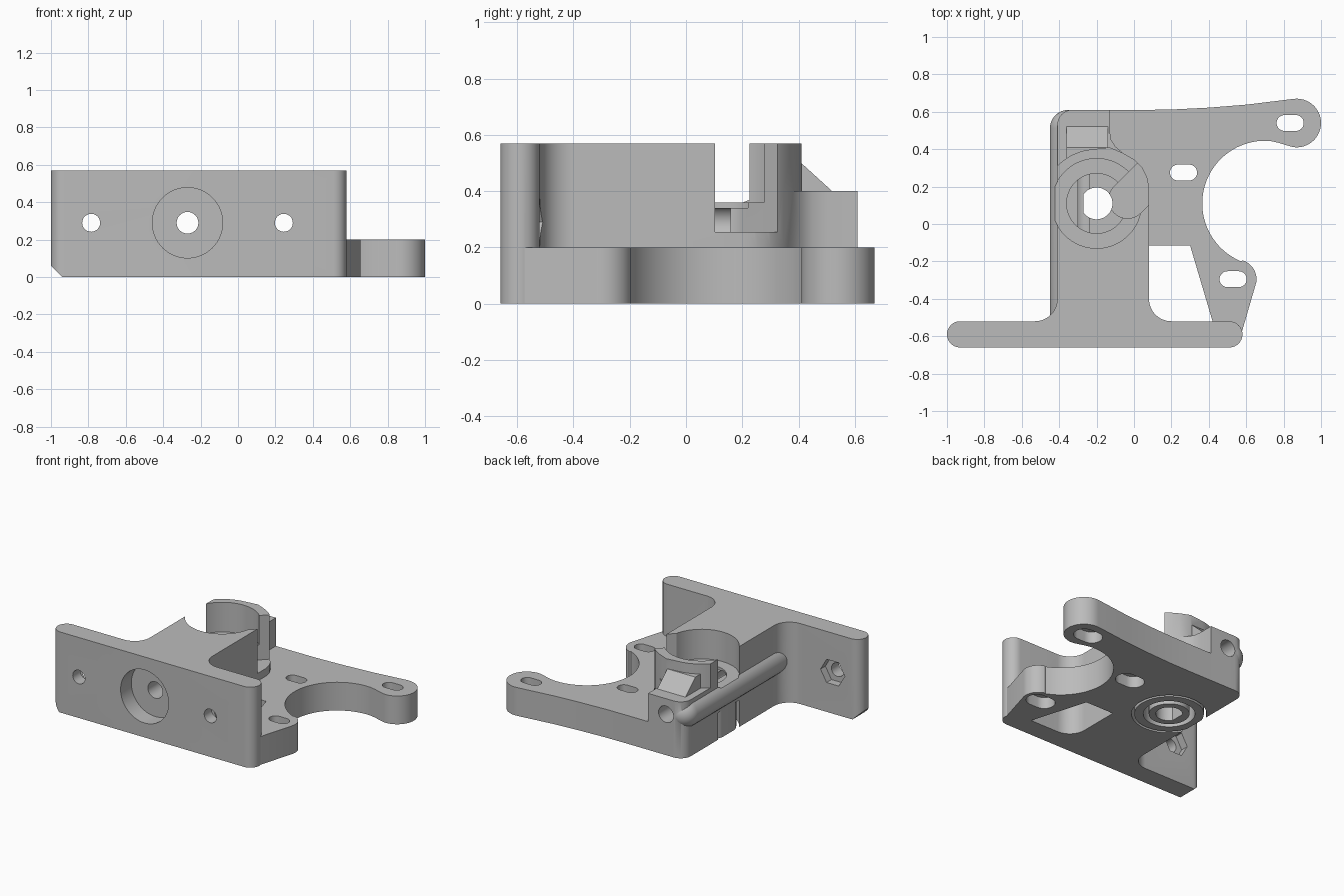
import bpy, bmesh
from math import sin, cos, radians, pi
from mathutils import Vector, Matrix

if "Cube" in bpy.data.objects:
    bpy.data.objects.remove(bpy.data.objects["Cube"])

GREY = (0.5, 0.5, 0.5, 1)
mat = bpy.data.materials.new("plain grey plastic")
mat.use_nodes = True
mat.diffuse_color = GREY
mat.node_tree.nodes["Principled BSDF"].inputs["Base Color"].default_value = GREY


def arc(cx, cy, r, a0, a1, n=16):
    return [(cx + r * cos(radians(a0 + (a1 - a0) * i / n)),
             cy + r * sin(radians(a0 + (a1 - a0) * i / n))) for i in range(n + 1)]


def circle(cx, cy, r, n=64):
    return arc(cx, cy, r, 0, 360, n)[:-1]


def slot(cx, cy, length, width):
    r, h = width / 2, (length - width) / 2
    return arc(cx + h, cy, r, -90, 90) + arc(cx - h, cy, r, 90, 270)


def prism(name, pts, lo, hi, axis="z"):
    """Extrude a closed outline along z (points are x, y) or along y (points are x, z)."""
    bm = bmesh.new()
    place = lambda p, d: (p[0], p[1], d) if axis == "z" else (p[0], d, p[1])
    face = bm.faces.new([bm.verts.new(place(p, lo)) for p in pts])
    ext = bmesh.ops.extrude_face_region(bm, geom=[face])
    move = Vector(place((0, 0), hi - lo))
    bmesh.ops.translate(bm, vec=move,
                        verts=[v for v in ext["geom"] if isinstance(v, bmesh.types.BMVert)])
    return finish(name, bm)


def finish(name, bm):
    bmesh.ops.recalc_face_normals(bm, faces=bm.faces)
    me = bpy.data.meshes.new(name)
    bm.to_mesh(me)
    bm.free()
    me.materials.append(mat)
    ob = bpy.data.objects.new(name, me)
    bpy.context.collection.objects.link(ob)
    return ob


def combine(base, other, op):
    mod = base.modifiers.new(op, "BOOLEAN")
    mod.operation, mod.solver, mod.object = op, "EXACT", other
    bpy.context.view_layer.objects.active = base
    bpy.ops.object.modifier_apply(modifier=mod.name)
    bpy.data.objects.remove(other)


def cut(base, pts, lo, hi, axis="z"):
    combine(base, prism("cutter", pts, lo, hi, axis), "DIFFERENCE")


def ring_cut(base, r_in, r_out, lo, hi):
    groove = prism("groove", circle(BX, BY, r_out), lo, hi)
    cut(groove, circle(BX, BY, r_in), lo - 0.1, hi + 0.1)
    combine(base, groove, "DIFFERENCE")


BX, BY = -0.2, 0.11      # shaft axis
TOP, PLATE = 0.57, 0.2   # heights
HX, HZ = -0.27, 0.29     # feed channel

# Motor plate with curved arms and an open window
plate = prism("bracket_body",
              [(0, -0.6), (0.57, -0.6)]
              + arc(0.55, -0.295, 0.105, -10, 72)
              + arc(0.70, 0.11, 0.335, 247, 85, 40)
              + [(0.77, 0.435), (0.81, 0.423)]
              + arc(0.87, 0.54, 0.13, -100, 95, 28)
              + [(0.6, 0.638), (0.4, 0.622), (0.2, 0.612), (0.05, 0.61), (-0.3, 0.61), (-0.3, 0)],
              0, PLATE)
cut(plate, [(0.42, -0.52), (0.30, -0.115), (0.08, -0.115)]
    + arc(0.2, -0.4, 0.12, 180, 270), -0.1, 0.3)

# Front mounting wall with rounded ends and a clipped lower corner
wall = prism("wall", slot(-0.21, -0.59, 1.58, 0.14), 0, TOP)
cut(wall, [(-1.1, -0.1), (-0.84, -0.1), (-1.1, 0.16)], -0.8, -0.4, "y")

# Tall neck filleted into the wall, ending in the round bearing post
shoulder = [(0.08, 0.2), (0.07, 0.25), (0.045, 0.3), (0, 0.345), (-0.06, 0.38)]
neck = prism("neck", [(-0.53, -0.6)] + arc(-0.53, -0.4, 0.12, -90, 0)
             + [(-0.41, 0.29)] + arc(BX, BY, 0.29, 136, 95) + [(-0.13, 0.41)]
             + shoulder[::-1] + arc(0.2, -0.4, 0.12, 180, 270) + [(0.2, -0.6)], 0, TOP)

# Low back block and ramp behind the post
back = prism("back_block", [(-0.41, -0.1), (0.08, -0.1)] + shoulder
             + [(-0.1, 0.415), (-0.122, 0.45), (-0.13, 0.5), (-0.13, 0.61)]
             + arc(-0.33, 0.53, 0.08, 90, 180), 0, 0.4)
bm = bmesh.new()
section = [(0.34, 0.39), (0.52, 0.39), (0.52, 0.4), (0.41, 0.5), (0.34, 0.5)]
ends = [[bm.verts.new((x, y, z)) for y, z in section] for x in (-0.36, -0.14)]
for e in ends:
    bm.faces.new(e)
for i in range(len(section)):
    j = (i + 1) % len(section)
    bm.faces.new((ends[0][i], ends[0][j], ends[1][j], ends[1][i]))
ramp = finish("ramp", bm)

# Rounded side ridge with a domed back end
profile = [(0, -0.55)] + [(0.1, -0.55)] + arc(0, 0.51, 0.1, 0, 90, 10)[:-1] + [(0, 0.61)]
bm = bmesh.new()
verts = [bm.verts.new((-0.35 + r, y, HZ)) for r, y in profile]
edges = [bm.edges.new(p) for p in zip(verts, verts[1:])]
bmesh.ops.spin(bm, geom=verts + edges, cent=(-0.35, 0, HZ), axis=(0, 1, 0),
               angle=2 * pi, steps=40)
bmesh.ops.remove_doubles(bm, verts=bm.verts, dist=0.0005)
ridge = finish("ridge", bm)

for part in (wall, neck, back, ramp, ridge):
    combine(plate, part, "UNION")

# Bearing pocket above, stepped floor, and shaft hole with one flat
cut(plate, circle(BX, BY, 0.24), 0.36, 0.7)
cut(plate, circle(BX, BY, 0.16), 0.34, 0.7)
cut(plate, arc(BX, BY, 0.085, -145, 145, 40), -0.1, 0.7)

# Ring grooves underneath
ring_cut(plate, 0.222, 0.24, -0.1, 0.19)
ring_cut(plate, 0.13, 0.165, -0.1, 0.17)

# Diagonal clearance slot through the neck
d = cos(radians(45))
cut(plate, arc(-0.035, 0.13, 0.1, 135, 315)
    + [(-0.035 + d * 0.5, 0.13 + d * 0.3), (-0.035 + d * 0.3, 0.13 + d * 0.5)], 0.255, 0.7)

# Feed channel and its front counterbore
cut(plate, circle(HX, HZ, 0.058, 40), -0.9, 0.9, "y")
cut(plate, circle(HX, HZ, 0.188), -0.9, -0.54, "y")

# Wall screw holes with hexagonal nut traps behind
for x in (-0.785, 0.245):
    cut(plate, circle(x, HZ, 0.048, 32), -0.8, -0.4, "y")
    cut(plate, circle(x, HZ, 0.095, 6), -0.575, -0.45, "y")

# Motor screw slots, widened below
for x, y in ((0.835, 0.54), (0.265, 0.275), (0.53, -0.295)):
    cut(plate, slot(x, y, 0.145, 0.085), -0.1, 0.4)
    cut(plate, slot(x, y, 0.2, 0.14), -0.1, 0.08)

bpy.ops.object.select_all(action="DESELECT")
plate.select_set(True)
bpy.context.view_layer.objects.active = plate
bpy.ops.object.shade_smooth_by_angle(angle=radians(30))
